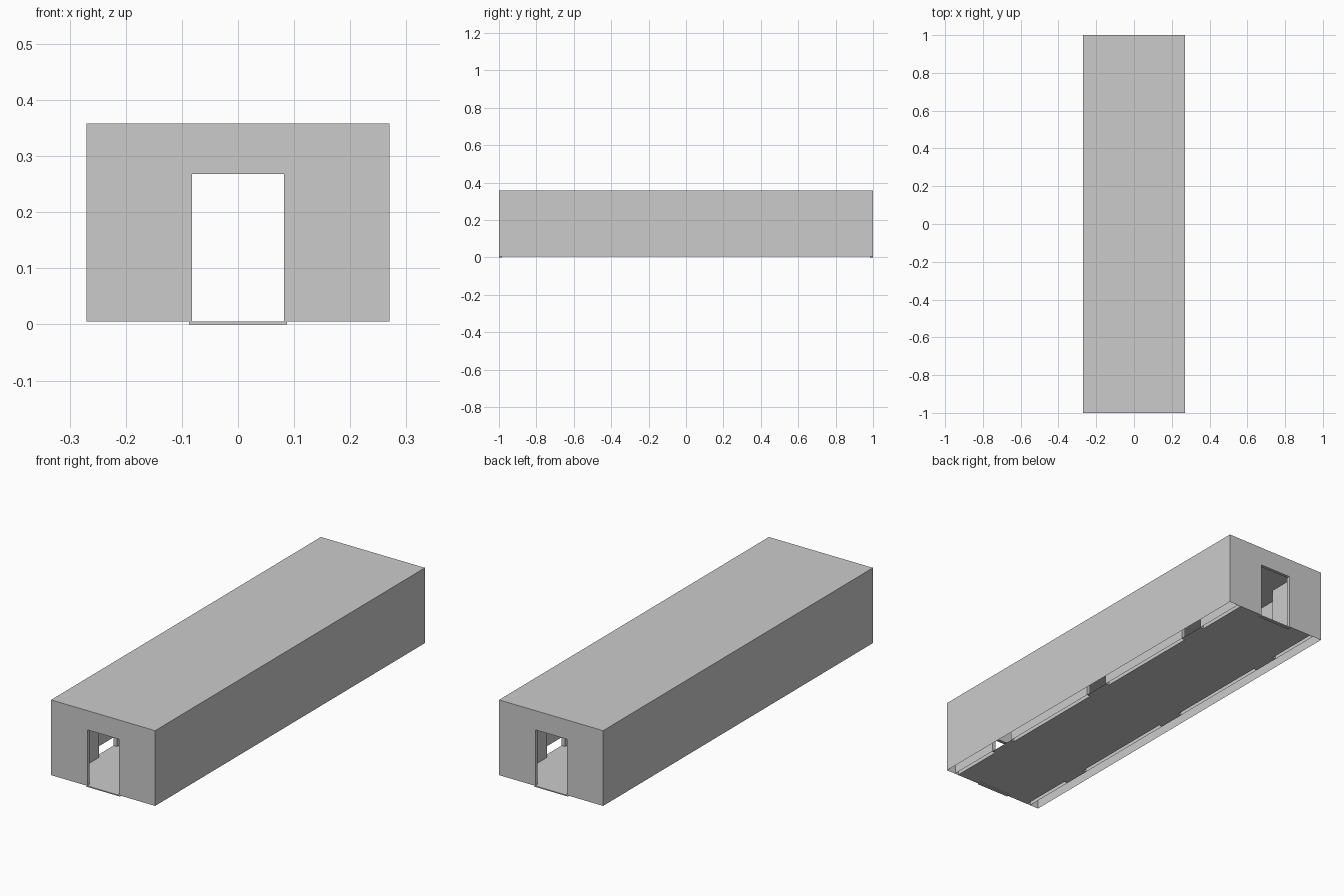
import bpy, bmesh

if "Cube" in bpy.data.objects:
    bpy.data.objects.remove(bpy.data.objects["Cube"])

W, L, Z0, Z1 = 0.27, 1.0, 0.005, 0.358   # outer half width, half length, base, roof
DW, DH = 0.087, 0.27                     # door half width, door top
FX, T = 0.205, 0.018                     # corridor half width, partition thickness
GAPS, GW = (-0.67, 0.0, 0.67), 0.066     # side openings: centres, half width


def make(name, quads):
    bm = bmesh.new()
    for q in quads:
        bm.faces.new([bm.verts.new(p) for p in q])
    bmesh.ops.remove_doubles(bm, verts=bm.verts, dist=1e-5)
    bmesh.ops.recalc_face_normals(bm, faces=bm.faces)
    me = bpy.data.meshes.new(name)
    bm.to_mesh(me)
    bm.free()
    ob = bpy.data.objects.new(name, me)
    bpy.context.collection.objects.link(ob)
    return ob


def box(x0, x1, y0, y1, z0, z1, bottom=True):
    a, b, c, d = (x0, y0), (x1, y0), (x1, y1), (x0, y1)
    quads = [[(*p, z0), (*q, z0), (*q, z1), (*p, z1)]
             for p, q in ((a, b), (b, c), (c, d), (d, a))]
    quads.append([(*p, z1) for p in (a, b, c, d)])
    if bottom:
        quads.append([(*p, z0) for p in (d, c, b, a)])
    return quads


# Outer shell: roof and long sides, open underneath
make("outer_shell", [
    [(-W, -L, Z1), (W, -L, Z1), (W, L, Z1), (-W, L, Z1)],
    [(W, -L, Z0), (W, L, Z0), (W, L, Z1), (W, -L, Z1)],
    [(-W, L, Z0), (-W, -L, Z0), (-W, -L, Z1), (-W, L, Z1)],
])

for end, s in (("front", -1), ("back", 1)):
    # End wall with a doorway
    outline = [(-W, Z0), (-DW, Z0), (-DW, DH), (DW, DH),
               (DW, Z0), (W, Z0), (W, Z1), (-W, Z1)]
    pts = [(x, s * L, z) for x, z in outline]
    make(end + "_wall", [pts if s < 0 else pts[::-1]])
    # Door frame: jambs, header and threshold
    y0, y1 = sorted((s * L, s * (L - 0.015)))
    frame = []
    for side in (-1, 1):
        x0, x1 = sorted((side * DW, side * (DW - 0.005)))
        frame += box(x0, x1, y0, y1, Z0, DH)
    make(end + "_door_jambs", frame)
    make(end + "_door_header", box(-DW, DW, y0, y1, DH - 0.002, DH))
    make(end + "_door_threshold", box(-DW, DW, y0, y1, 0, Z0))

# Corridor floor with a tab through each side opening
floor = [[(-FX, -L, Z0), (FX, -L, Z0), (FX, L, Z0), (-FX, L, Z0)]]
for g in GAPS:
    for s in (-1, 1):
        x0, x1 = sorted((s * FX, s * (FX + T)))
        floor.append([(x0, g - GW, Z0), (x1, g - GW, Z0),
                      (x1, g + GW, Z0), (x0, g + GW, Z0)])
make("corridor_floor", floor)

# Partition panels between the side openings
edges = [-L + 0.002] + [g + k * GW for g in GAPS for k in (-1, 1)] + [L - 0.002]
for name, s in (("left", -1), ("right", 1)):
    x0, x1 = sorted((s * FX, s * (FX + T)))
    panels = []
    for y0, y1 in zip(edges[::2], edges[1::2]):
        panels += box(x0, x1, y0, y1, Z0, Z1 - 0.001, bottom=False)
    make(name + "_partition", panels)
